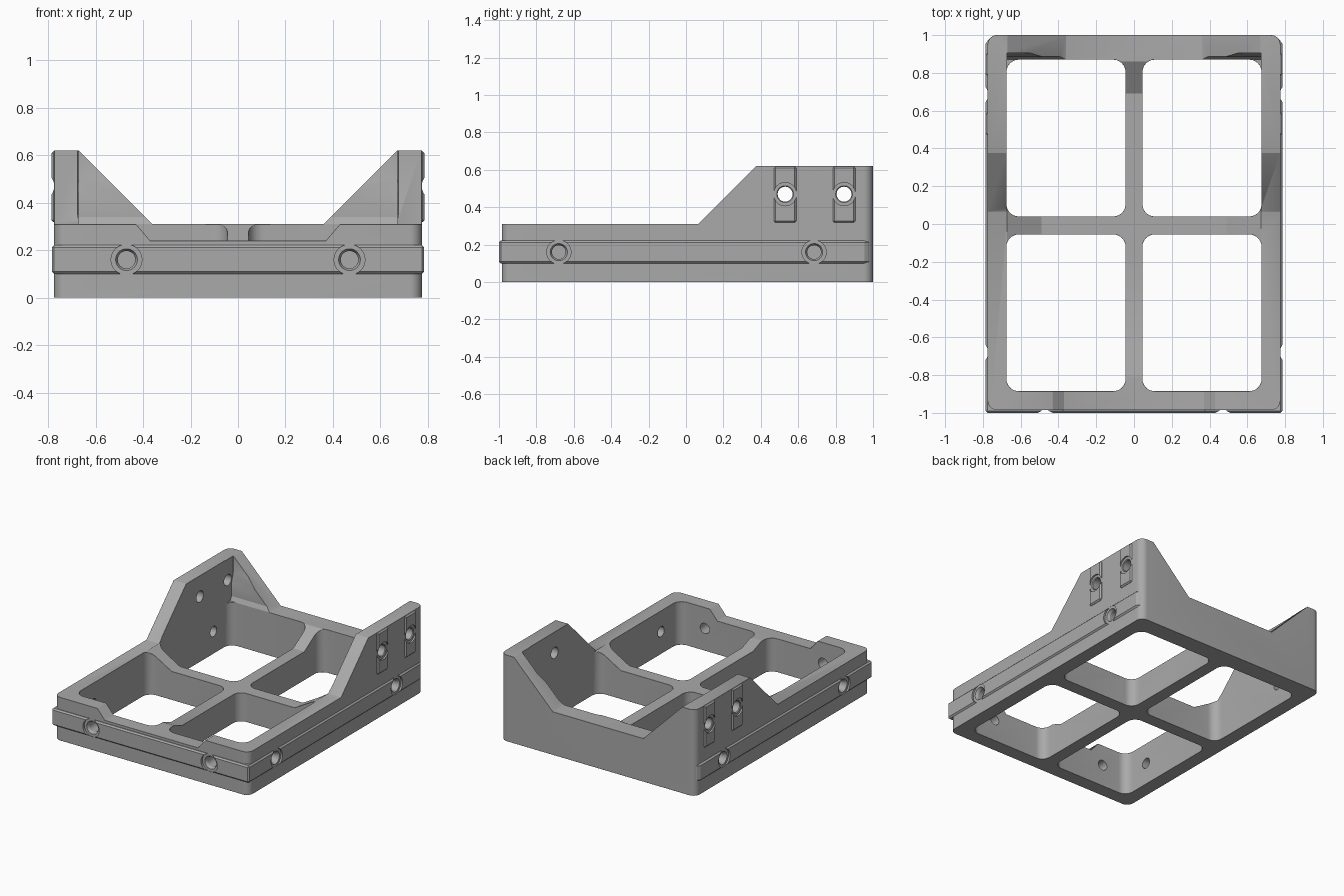
import bpy, bmesh, math
from mathutils import Matrix, Vector

cube = bpy.data.objects.get("Cube")
if cube:
    bpy.data.objects.remove(cube)

grey = bpy.data.materials.new("plain grey")
grey.use_nodes = True
GREY = (0.4, 0.4, 0.4, 1)
grey.diffuse_color = GREY
grey.node_tree.nodes["Principled BSDF"].inputs["Base Color"].default_value = GREY

AXES = {"x": lambda a, b, d: (d, a, b),
        "y": lambda a, b, d: (a, d, b),
        "z": lambda a, b, d: (a, b, d)}


def add_object(name, bm):
    bmesh.ops.recalc_face_normals(bm, faces=bm.faces)
    mesh = bpy.data.meshes.new(name)
    bm.to_mesh(mesh)
    bm.free()
    mesh.materials.append(grey)
    obj = bpy.data.objects.new(name, mesh)
    bpy.context.collection.objects.link(obj)
    return obj


def prism(name, points, axis, start, end):
    """Extrude a flat outline along an axis."""
    bm = bmesh.new()
    place = AXES[axis]
    face = bm.faces.new([bm.verts.new(place(a, b, start)) for a, b in points])
    out = bmesh.ops.extrude_face_region(bm, geom=[face])
    shift = Vector(place(0, 0, end - start))
    bmesh.ops.translate(bm, vec=shift, verts=[v for v in out["geom"] if isinstance(v, bmesh.types.BMVert)])
    return add_object(name, bm)


def rounded_rect(x0, x1, y0, y1, r, steps=8):
    corners = [(x1 - r, y1 - r), (x0 + r, y1 - r), (x0 + r, y0 + r), (x1 - r, y0 + r)]
    return [(cx + r * math.cos(a), cy + r * math.sin(a))
            for q, (cx, cy) in enumerate(corners)
            for a in [math.pi / 2 * (q + i / steps) for i in range(steps + 1)]]


def both_sides(half):
    """Complete a right-hand outline with its mirror image."""
    return half + [(-a, b) for a, b in reversed(half)]


def lathe_cutter(profile, position, outward):
    """Turn (radius, depth) points around the outward direction."""
    bm = bmesh.new()
    n = 32
    rings = [[bm.verts.new((r * math.cos(math.tau * i / n), r * math.sin(math.tau * i / n), d))
              for i in range(n)] for r, d in profile]
    for a, b in zip(rings, rings[1:]):
        for i in range(n):
            bm.faces.new((a[i], a[(i + 1) % n], b[(i + 1) % n], b[i]))
    bm.faces.new(rings[0])
    bm.faces.new(rings[-1])
    turn = Vector(outward).to_track_quat("Z", "Y").to_matrix().to_4x4()
    bmesh.ops.transform(bm, matrix=Matrix.Translation(position) @ turn, verts=bm.verts)
    return add_object("hole_cutter", bm)


def apply_modifiers(obj):
    graph = bpy.context.evaluated_depsgraph_get()
    mesh = bpy.data.meshes.new_from_object(obj.evaluated_get(graph))
    obj.modifiers.clear()
    obj.data = mesh


def cut(obj, cutters):
    for cutter in cutters:
        mod = obj.modifiers.new("cut", "BOOLEAN")
        mod.operation = "DIFFERENCE"
        mod.solver = "EXACT"
        mod.object = cutter
    apply_modifiers(obj)


def chamfer(obj, width):
    mod = obj.modifiers.new("chamfer", "BEVEL")
    mod.width = width
    mod.segments = 1
    mod.limit_method = "ANGLE"
    mod.angle_limit = math.radians(40)
    apply_modifiers(obj)


# Main frame block with rounded corners
frame = prism("tray_frame", rounded_rect(-0.775, 0.775, -0.985, 1.0, 0.05), "z", 0, 0.62)

# Four open bays
shapers = [prism("bay_cutter", rounded_rect(x0, x1, y0, y1, 0.065), "z", -0.2, 0.9)
           for x0, x1 in ((-0.675, -0.045), (0.045, 0.675))
           for y0, y1 in ((-0.885, -0.055), (0.04, 0.87))]

# Side wall outline, back wall outline and front dip
shapers.append(prism("side_cutter", [(-1.2, 0.31), (0.065, 0.31), (0.375, 0.62), (0.375, 0.9), (-1.2, 0.9)],
                     "x", -1, 1))
shapers.append(prism("back_cutter", both_sides([(0.36, 0.31), (0.67, 0.62), (0.67, 0.9)]), "y", -1.2, 1.2))
shapers.append(prism("front_cutter", both_sides([(0.37, 0.24), (0.43, 0.31), (0.43, 0.5)]), "y", -1.2, -0.75))

# Lowered ribs with ramps
shapers.append(prism("long_rib_cutter", [(-0.79, 0.24), (-0.7, 0.205), (0.69, 0.205), (0.86, 0.31),
                                         (0.86, 0.5), (-0.79, 0.5)], "x", -0.2, 0.2))
shapers.append(prism("cross_rib_cutter", both_sides([(0.49, 0.205), (0.672, 0.31), (0.672, 0.5)]),
                     "y", -0.15, 0.15))

# Stepped inner face of the back gussets
shapers.append(prism("gusset_cutter", [(0.8, 0.31), (0.87, 0.31), (0.885, 0.34), (0.885, 0.435), (0.905, 0.5),
                                       (0.905, 0.9), (0.8, 0.9)], "x", -0.672, 0.672))
cut(frame, shapers)
chamfer(frame, 0.009)

# Raised band around the front and both sides
band = prism("side_band", both_sides([(0.785, -1.0), (0.785, 0.955), (0.765, 0.985), (0.74, 0.985), (0.74, -0.95)]),
             "z", 0.1, 0.222)
chamfer(band, 0.01)

# Mounting pads on the raised side walls
pads = []
for side, label in ((-1, "right"), (1, "left")):
    for y in (0.53, 0.845):
        pad = prism(label + "_mounting_pad", [(y - 0.06, 0.318), (y + 0.06, 0.318), (y + 0.06, 0.618),
                                              (y - 0.06, 0.618)], "x", side * 0.765, side * 0.786)
        chamfer(pad, 0.009)
        pads.append((pad, side, y))

# Recessed screw holes
SCREW = [(0.065, 0.1), (0.065, -0.002), (0.046, -0.002), (0.037, -0.02), (0.037, -0.17)]
BOLT = [(0.062, 0.1), (0.062, 0.0), (0.045, 0.0), (0.04, -0.005), (0.04, -0.17)]
band_holes = [lathe_cutter(SCREW, (s * 0.47, -0.985, 0.16), (0, -1, 0)) for s in (-1, 1)]
band_holes += [lathe_cutter(SCREW, (s * 0.775, y, 0.16), (s, 0, 0)) for s in (-1, 1) for y in (-0.68, 0.685)]
cut(band, band_holes)
pad_holes = []
for pad, side, y in pads:
    hole = lathe_cutter(BOLT, (side * 0.775, y, 0.47), (side, 0, 0))
    cut(pad, [hole])
    pad_holes.append(hole)
cut(frame, band_holes + pad_holes)

# Remove the cutters, then shade
for helper in shapers + band_holes + pad_holes:
    bpy.data.objects.remove(helper)
for obj in [frame, band] + [p[0] for p in pads]:
    bpy.ops.object.select_all(action="DESELECT")
    obj.select_set(True)
    bpy.context.view_layer.objects.active = obj
    bpy.ops.object.shade_smooth_by_angle(angle=math.radians(25))
